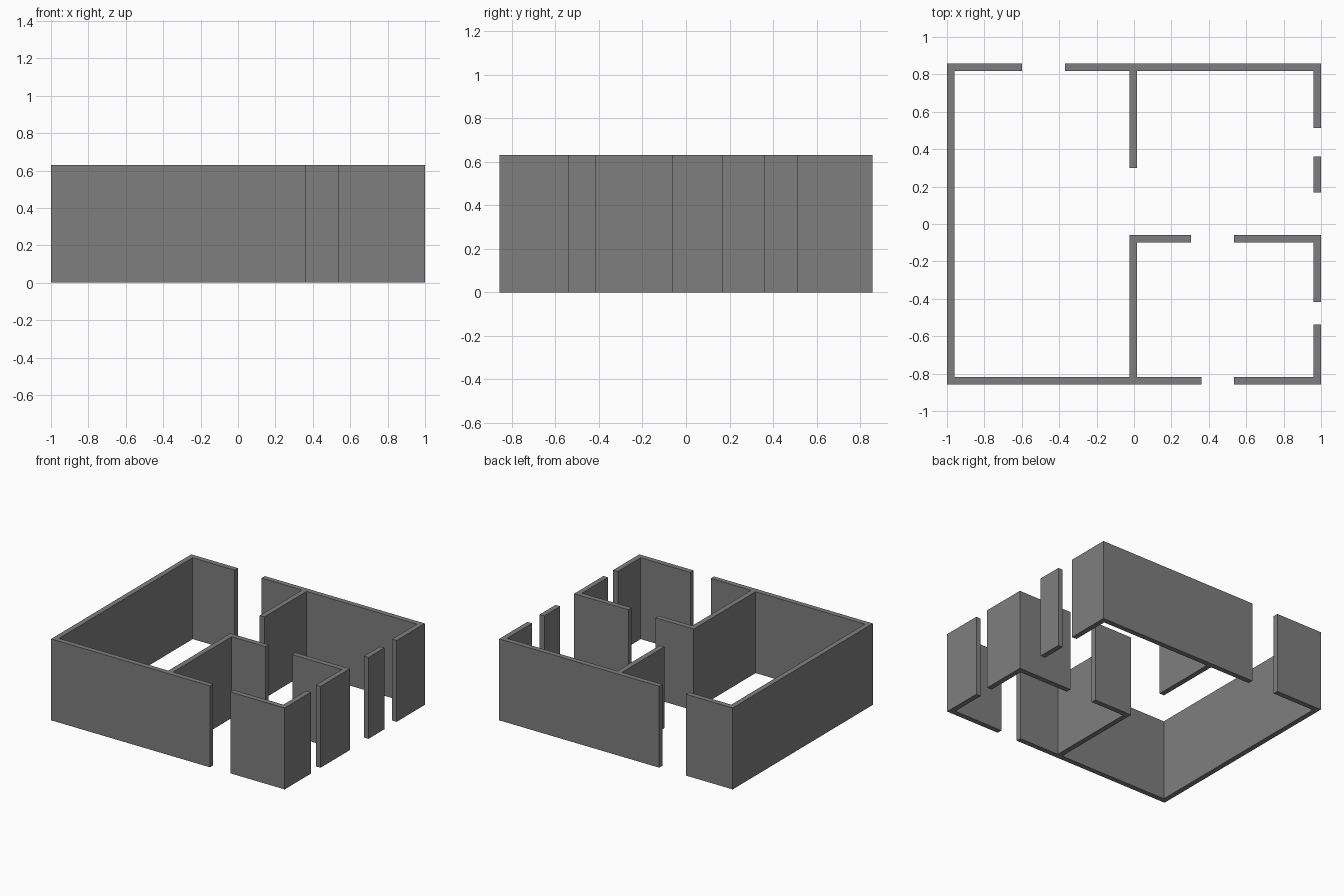
import bpy
import bmesh

if "Cube" in bpy.data.objects:
    bpy.data.objects.remove(bpy.data.objects["Cube"])

H = 0.63            # wall height
X, Y = 1.0, 0.857   # outer half sizes
T = 0.04            # wall thickness
XI, YI = X - T, Y - T
PL, PR = -0.024, 0.016   # partition wall, left and right faces
CB, CT = -0.10, -0.06    # cross wall, back and front faces
DOOR = 0.535             # right jamb of the small room's doors

plaster = bpy.data.materials.new("wall_grey")
plaster.diffuse_color = (0.21, 0.21, 0.21, 1)
plaster.use_nodes = True
plaster.node_tree.nodes["Principled BSDF"].inputs["Base Color"].default_value = plaster.diffuse_color


def wall(name, outline):
    """Extrude a counter-clockwise floor outline up to wall height."""
    bm = bmesh.new()
    base = bm.faces.new([bm.verts.new((x, y, 0)) for x, y in outline])
    top = bmesh.ops.extrude_face_region(bm, geom=[base], use_keep_orig=True)
    verts = [g for g in top["geom"] if isinstance(g, bmesh.types.BMVert)]
    bmesh.ops.translate(bm, verts=verts, vec=(0, 0, H))
    bmesh.ops.recalc_face_normals(bm, faces=bm.faces)
    mesh = bpy.data.meshes.new(name)
    bm.to_mesh(mesh)
    bm.free()
    mesh.materials.append(plaster)
    obj = bpy.data.objects.new(name, mesh)
    bpy.context.collection.objects.link(obj)
    return obj


# Left and front outer walls with the small room's partition
wall("left_front_walls", [
    (-0.60, Y), (-X, Y), (-X, -Y), (0.36, -Y), (0.36, -YI), (PR, -YI),
    (PR, CB), (0.305, CB), (0.305, CT), (PL, CT), (PL, -YI),
    (-XI, -YI), (-XI, YI), (-0.60, YI)])

# Back wall with its corner and the back partition
wall("back_right_walls", [
    (-0.37, YI), (PL, YI), (PL, 0.30), (PR, 0.30), (PR, YI), (XI, YI),
    (XI, 0.512), (X, 0.512), (X, Y), (-0.37, Y)])

# Short wall between the openings on the right
wall("right_pier", [(XI, 0.168), (X, 0.168), (X, 0.362), (XI, 0.362)])

# Cross wall meeting the right outer wall
wall("cross_corner_wall", [
    (DOOR, CB), (XI, CB), (XI, -0.418), (X, -0.418), (X, CT), (DOOR, CT)])

# Front right corner
wall("front_right_corner", [
    (DOOR, -Y), (X, -Y), (X, -0.538), (XI, -0.538), (XI, -YI), (DOOR, -YI)])
